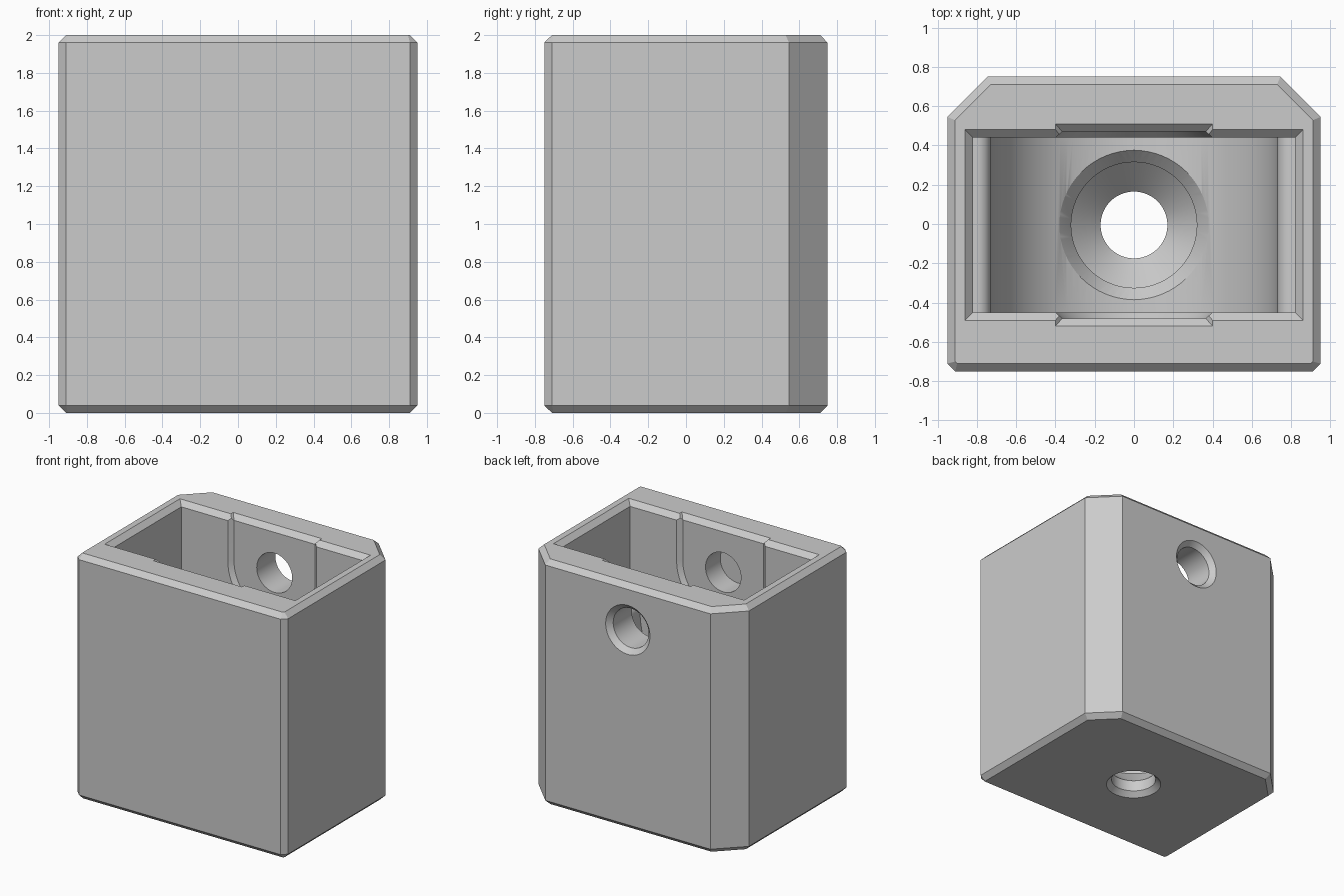
import bpy, bmesh, math
from mathutils import Vector

if "Cube" in bpy.data.objects:
    bpy.data.objects.remove(bpy.data.objects["Cube"])

grey = bpy.data.materials.new("plain_grey")
grey.use_nodes = True
grey.diffuse_color = (0.6, 0.6, 0.6, 1)
grey.node_tree.nodes["Principled BSDF"].inputs["Base Color"].default_value = (0.6, 0.6, 0.6, 1)

MID = -0.005       # depth centre of the pocket
FLOOR = 0.4        # lowest point of the trough
BOWL = 0.73        # trough radius
LEDGE = 1.2        # height where the trough meets the straight walls
PORT = 1.63        # height of the cross holes
SEG = 64


def loft(name, rings):
    """Closed solid through rings that share a point count."""
    bm = bmesh.new()
    loops = [[bm.verts.new(p) for p in ring] for ring in rings]
    n = len(loops[0])
    for a, b in zip(loops, loops[1:]):
        for i in range(n):
            j = (i + 1) % n
            bm.faces.new((a[i], a[j], b[j], b[i]))
    bm.faces.new(loops[0])
    bm.faces.new(loops[-1])
    bmesh.ops.recalc_face_normals(bm, faces=bm.faces)
    mesh = bpy.data.meshes.new(name)
    bm.to_mesh(mesh)
    bm.free()
    mesh.materials.append(grey)
    ob = bpy.data.objects.new(name, mesh)
    bpy.context.collection.objects.link(ob)
    return ob


def mirrored(half):
    return half + [(-x, y) for x, y in reversed(half)]


def flat(outline, z):
    return [(x, y, z) for x, y in outline]


def upright(outline, y):
    return [(x, y, z) for x, z in outline]


def rect(hx, hy, z):
    return [(sx * hx, MID + sy * hy, z) for sx, sy in ((-1, -1), (1, -1), (1, 1), (-1, 1))]


def circle_y(r, y):
    angles = [2 * math.pi * i / SEG for i in range(SEG)]
    return [(r * math.cos(a), y, PORT + r * math.sin(a)) for a in angles]


def slot(r, y):
    """Round-bottomed slot outline, open towards the top."""
    arc = [math.pi + math.pi * i / 32 for i in range(33)]
    pts = [(r * math.cos(a), PORT + r * math.sin(a)) for a in arc]
    return upright(pts + [(r, 1.98), (-r, 1.98)], y)


# Chamfered block
outer = mirrored([(0.91, -0.75), (0.95, -0.71), (0.95, 0.545), (0.745, 0.75)])
inner = mirrored([(0.90, -0.71), (0.91, -0.70), (0.91, 0.528), (0.728, 0.71)])
body = loft("housing", [flat(inner, 0), flat(outer, 0.04), flat(outer, 1.96), flat(inner, 2)])

cutters = []

# Pocket with straight walls, rounded lips and a half-round trough
axis = FLOOR + BOWL
lip = LEDGE - axis
half = [(0.82, 2.1), (0.82, LEDGE)]
for i in range(9):
    a = math.pi / 2 * i / 8
    half.append((BOWL + lip - lip * math.sin(a), axis + lip * math.cos(a)))
for i in range(1, 32):
    a = math.pi / 2 * i / 32
    half.append((BOWL * math.cos(a), axis - BOWL * math.sin(a)))
pocket = mirrored(half)
cutters.append(loft("pocket_cutter", [upright(pocket, MID - 0.445), upright(pocket, MID + 0.445)]))

# Chamfers around the opening, wide pocket then the two slots
for hx, hy, grow in ((0.82, 0.445, 0.04), (0.365, 0.475, 0.035)):
    rings = [rect(hx, hy, 1.96), rect(hx + grow, hy + 0.04, 2), rect(hx + grow, hy + 0.04, 2.1)]
    cutters.append(loft("rim_cutter", rings))

# Round-bottomed recesses in the front and back walls
for s in (-1, 1):
    rings = [slot(0.40, MID + s * 0.40), slot(0.40, MID + s * 0.445), slot(0.365, MID + s * 0.475)]
    cutters.append(loft("recess_cutter", rings))

# Blind hole in the front wall, chamfered through hole in the back wall
cutters.append(loft("front_hole_cutter", [circle_y(0.16, -0.67), circle_y(0.16, -0.3)]))
cutters.append(loft("back_hole_cutter", [circle_y(0.16, 0.3), circle_y(0.16, 0.71),
                                         circle_y(0.2, 0.75), circle_y(0.2, 0.85)]))


# Countersunk floor hole whose upper edge follows the trough
def floor_ring(r, z, follow=None):
    ring = []
    for i in range(SEG):
        a = 2 * math.pi * i / SEG
        rise = 0
        if follow:
            rise = BOWL - math.sqrt(BOWL ** 2 - (follow * math.cos(a)) ** 2)
        ring.append(Vector((r * math.cos(a), MID + r * math.sin(a), z + rise)))
    return ring


cutters.append(loft("floor_hole_cutter", [
    floor_ring(0.21, -0.1), floor_ring(0.21, 0), floor_ring(0.17, 0.04),
    floor_ring(0.17, 0.13), floor_ring(0.23, 0.19), floor_ring(0.32, 0.28),
    floor_ring(0.32, FLOOR - 0.06, 0.32), floor_ring(0.38, FLOOR, 0.38),
    floor_ring(0.44, FLOOR + 0.07, 0.38), floor_ring(0.44, FLOOR + 0.4)]))

# Cut everything out of the block
bpy.ops.object.select_all(action="DESELECT")
bpy.context.view_layer.objects.active = body
body.select_set(True)
for cutter in cutters:
    mod = body.modifiers.new(cutter.name, "BOOLEAN")
    mod.operation = "DIFFERENCE"
    mod.solver = "EXACT"
    mod.object = cutter
    bpy.ops.object.modifier_apply(modifier=mod.name)
    bpy.data.objects.remove(cutter)

bpy.ops.object.shade_smooth_by_angle(angle=math.radians(25))
